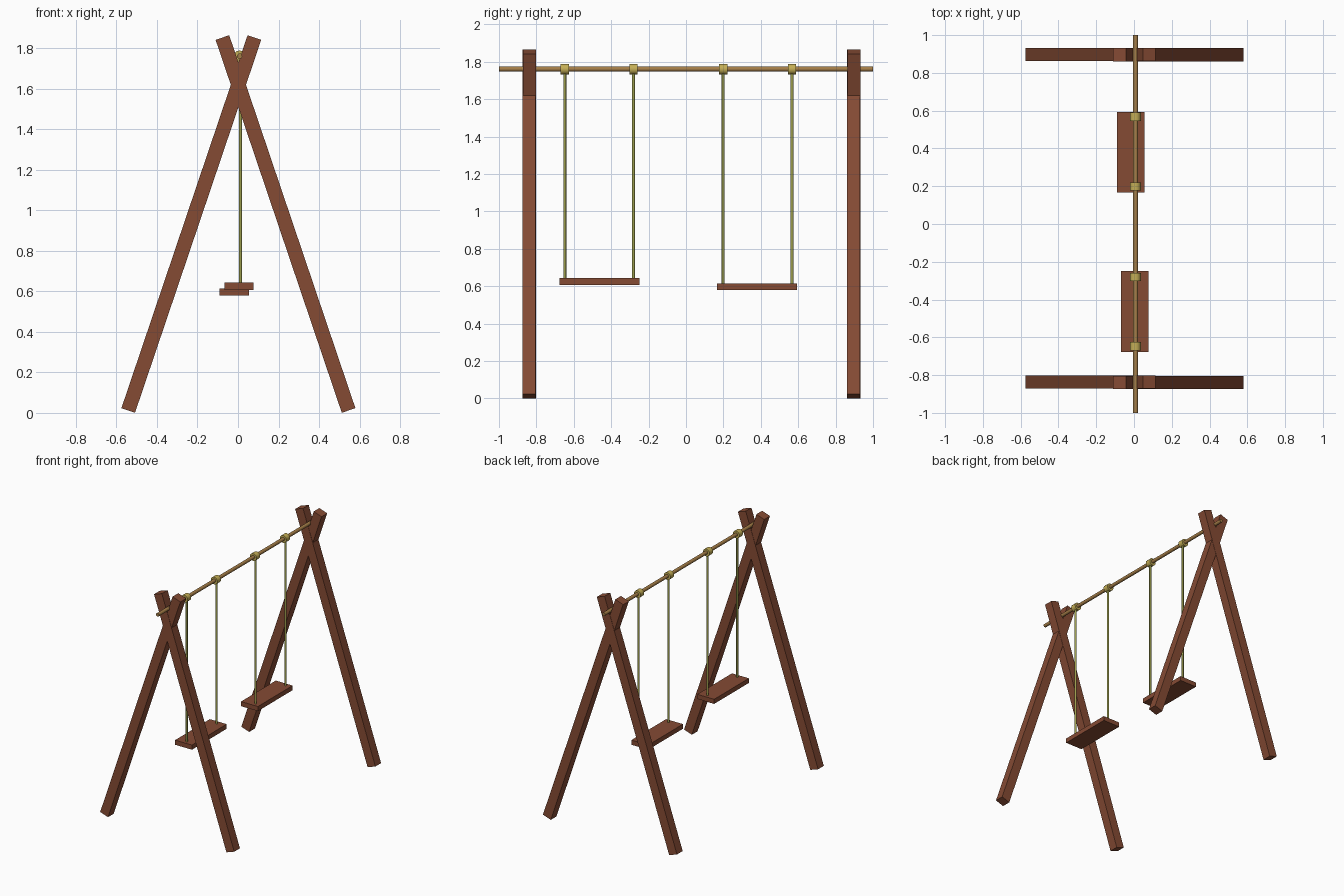
import bpy, math
from mathutils import Vector

if "Cube" in bpy.data.objects:
    bpy.data.objects.remove(bpy.data.objects["Cube"])


def material(name, rgb):
    m = bpy.data.materials.new(name)
    m.diffuse_color = (*rgb, 1)
    m.use_nodes = True
    m.node_tree.nodes["Principled BSDF"].inputs["Base Color"].default_value = m.diffuse_color
    return m


WOOD = material("brown wood", (0.235, 0.07, 0.034))
BAR = material("tan bar", (0.38, 0.21, 0.065))
GOLD = material("gold clamp", (0.56, 0.43, 0.095))
ROPE = material("olive rope", (0.33, 0.34, 0.075))


def box(name, center, size, mat, tilt=0):
    bpy.ops.mesh.primitive_cube_add(size=1, location=center, rotation=(0, tilt, 0))
    o = bpy.context.object
    o.name = name
    o.scale = size
    o.data.materials.append(mat)
    return o


def rod(name, a, b, r, sides, mat):
    a, b = Vector(a), Vector(b)
    d = b - a
    bpy.ops.mesh.primitive_cylinder_add(vertices=sides, radius=r, depth=d.length,
                                        location=(a + b) / 2)
    o = bpy.context.object
    o.name = name
    o.rotation_euler = d.to_track_quat('Z', 'Y').to_euler()
    o.data.materials.append(mat)
    bpy.ops.object.shade_smooth_by_angle(angle=math.radians(50))
    return o


# crossed A-frame legs at both ends
for end, y in (("front", -0.838), ("back", 0.897)):
    for side, s in (("left", 1), ("right", -1)):
        foot, top = Vector((-0.544 * s, y, 0.012)), Vector((0.079 * s, y, 1.853))
        d = top - foot
        c = (foot + top) / 2
        c.x += 0.002
        c.y += 0.001 * s
        box(f"{end}_{side}_leg", c, (0.071, 0.07, d.length), WOOD, math.atan2(d.x, d.z))

# top bar
rod("top_bar", (0.008, -1, 1.761), (0.008, 1, 1.761), 0.0135, 12, BAR)

# swings: seat, two ropes, two clamps each
swings = (
    ("front", (0.005, -0.463, 0.625), (-0.648, -0.281)),
    ("back", (-0.018, 0.380, 0.597), (0.199, 0.567)),
)
for name, seat, ys in swings:
    box(f"{name}_seat", seat, (0.145, 0.427, 0.036), WOOD)
    for i, y in enumerate(ys):
        rod(f"{name}_rope_{i + 1}", (0.012, y, seat[2]), (0.012, y, 1.75), 0.008, 10, ROPE)
        rod(f"{name}_clamp_{i + 1}", (0.007, y - 0.022, 1.76), (0.007, y + 0.022, 1.76),
            0.029, 12, GOLD)
